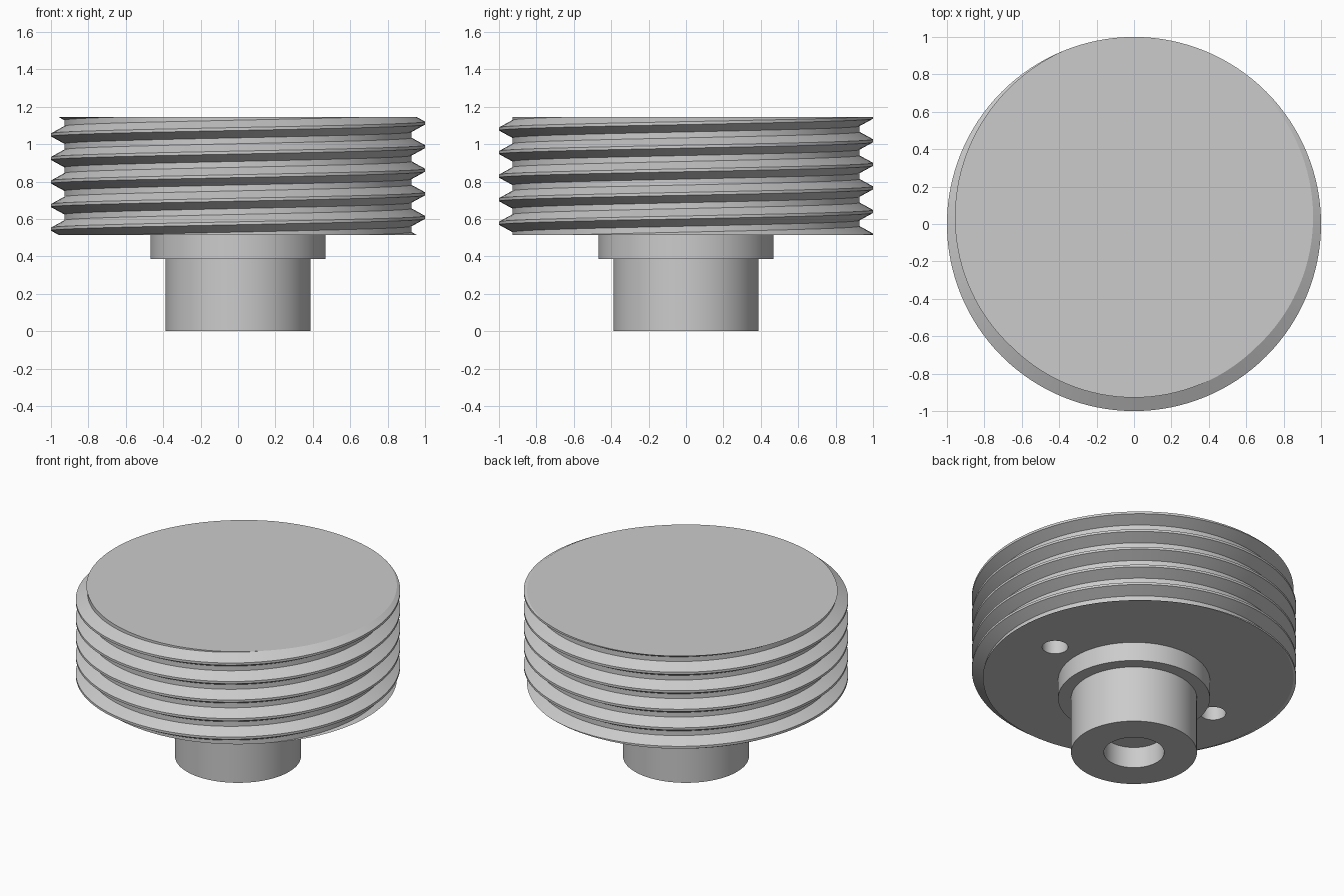
import bpy, bmesh
from math import cos, sin, tau, radians

if "Cube" in bpy.data.objects:
    bpy.data.objects.remove(bpy.data.objects["Cube"])

steel = bpy.data.materials.new("grey steel")
steel.use_nodes = True
GREY = (0.6, 0.6, 0.6, 1)
steel.diffuse_color = GREY
steel.node_tree.nodes["Principled BSDF"].inputs["Base Color"].default_value = GREY

BOTTOM, TOP, TURNS = 0.514, 1.144, 5
PITCH = (TOP - BOTTOM) / TURNS
CREST, ROOT = 1.0, 0.928
CREST_HALF, ROOT_HALF = PITCH / 16, PITCH / 8
SEGMENTS = 128


def finish(name, bm):
    """Weld and orient the mesh, then make a shaded object from it."""
    bmesh.ops.remove_doubles(bm, verts=bm.verts, dist=1e-5)
    bmesh.ops.recalc_face_normals(bm, faces=bm.faces)
    mesh = bpy.data.meshes.new(name)
    bm.to_mesh(mesh)
    bm.free()
    mesh.materials.append(steel)
    obj = bpy.data.objects.new(name, mesh)
    bpy.context.collection.objects.link(obj)
    return obj


def activate(obj):
    bpy.ops.object.select_all(action='DESELECT')
    obj.select_set(True)
    bpy.context.view_layer.objects.active = obj


def thread_radius(offset):
    """Radius at an axial distance from the nearest crest."""
    d = abs((offset + PITCH / 2) % PITCH - PITCH / 2)
    t = (d - CREST_HALF) / (PITCH / 2 - ROOT_HALF - CREST_HALF)
    return CREST + (ROOT - CREST) * min(max(t, 0), 1)


def threaded_disc():
    """Right-handed thread cut off square at both ends."""
    bm = bmesh.new()
    corners = (-CREST_HALF, CREST_HALF, PITCH / 2 - ROOT_HALF, PITCH / 2 + ROOT_HALF)
    columns = []
    for i in range(SEGMENTS + 1):
        a = tau * i / SEGMENTS
        crest = TOP + PITCH * (i / SEGMENTS - 0.25)
        column = []
        for turn in range(-TURNS - 2, 3):
            for c in corners:
                z = min(max(crest + turn * PITCH + c, BOTTOM), TOP)
                r = thread_radius(z - crest)
                column.append(bm.verts.new((r * cos(a), r * sin(a), z)))
        columns.append(column)
    for left, right in zip(columns, columns[1:]):
        for j in range(len(left) - 1):
            bm.faces.new((left[j], right[j], right[j + 1], left[j + 1]))
    bmesh.ops.remove_doubles(bm, verts=bm.verts, dist=1e-5)
    # Drop slivers lying flat in the end planes, then cap both ends
    for z in (BOTTOM, TOP):
        flat = [f for f in bm.faces if all(abs(v.co.z - z) < 1e-6 for v in f.verts)]
        bmesh.ops.delete(bm, geom=flat, context='FACES')
    bmesh.ops.holes_fill(bm, edges=[e for e in bm.edges if e.is_boundary], sides=0)
    return finish("threaded_disc", bm)


def lathe(name, profile):
    bm = bmesh.new()
    verts = [bm.verts.new((r, 0, z)) for r, z in profile]
    edges = [bm.edges.new(pair) for pair in zip(verts, verts[1:])]
    bmesh.ops.spin(bm, geom=verts + edges, cent=(0, 0, 0), axis=(0, 0, 1),
                   angle=tau, steps=SEGMENTS)
    return finish(name, bm)


# Threaded disc with two blind pin holes underneath
disc = threaded_disc()
for side in (-1, 1):
    bpy.ops.mesh.primitive_cylinder_add(vertices=48, radius=0.08, depth=0.5,
                                        location=(side * 0.635, 0, BOTTOM))
    cutter = bpy.context.object
    cutter.name = "pin_hole_cutter"
    cutter.hide_render = True
    cutter.data.materials.append(steel)
    cut = disc.modifiers.new("pin hole", 'BOOLEAN')
    cut.operation, cut.solver, cut.object = 'DIFFERENCE', 'EXACT', cutter
    activate(disc)
    bpy.ops.object.modifier_apply(modifier=cut.name)
    bpy.data.objects.remove(cutter)

# Stepped hub with a blind bore
hub = lathe("hub", [(0, 0.143), (0.186, 0.143), (0.186, 0), (0.388, 0), (0.388, 0.385),
                    (0.468, 0.385), (0.468, 0.53), (0, 0.53)])

for obj in (disc, hub):
    activate(obj)
    bpy.ops.object.shade_smooth_by_angle(angle=radians(25))
